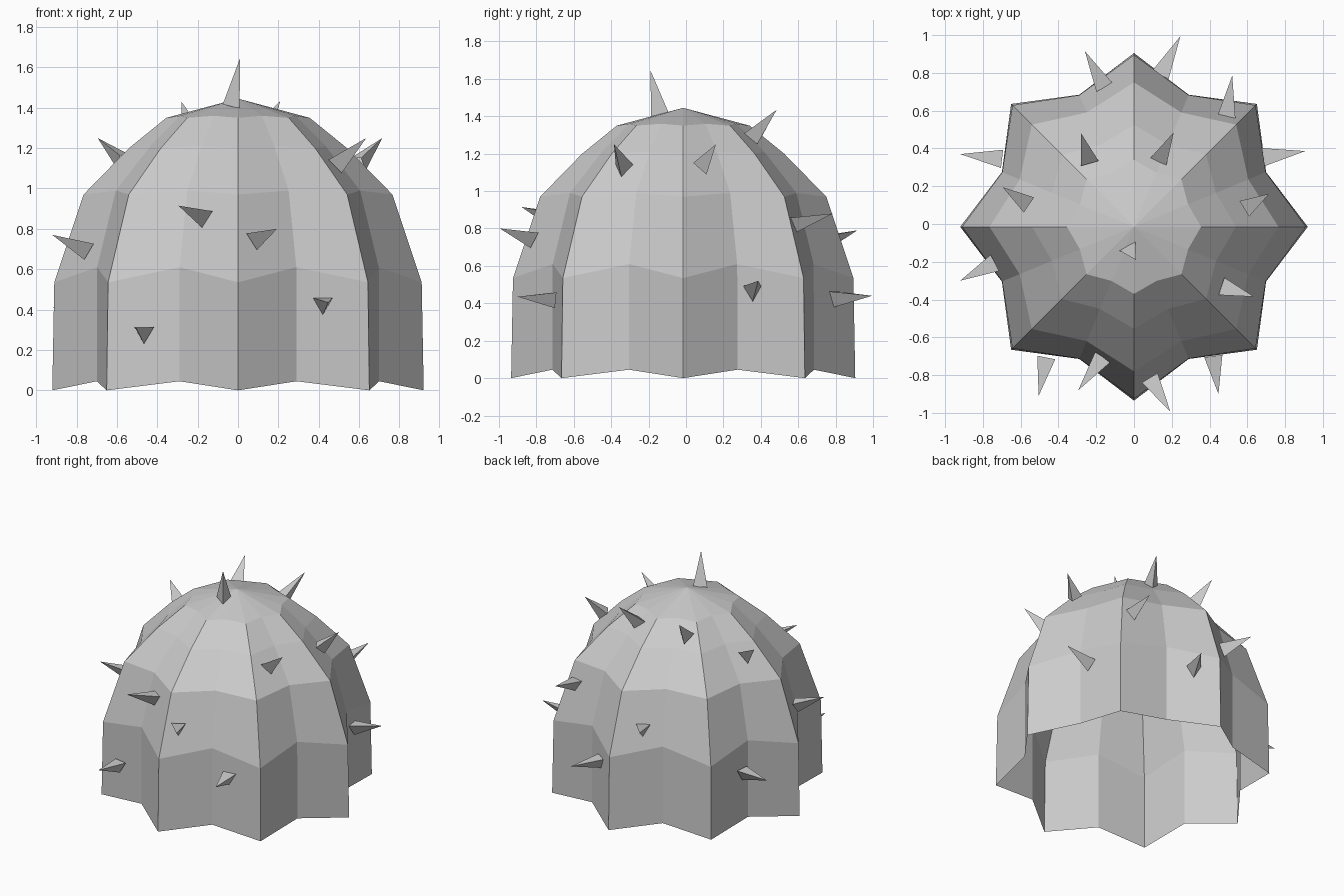
import bpy
import bmesh
from math import cos, sin, pi
from mathutils import Vector

cube = bpy.data.objects.get("Cube")
if cube:
    bpy.data.objects.remove(cube, do_unlink=True)

# One plain grey for the whole plant
grey = bpy.data.materials.new("plain_grey")
grey.use_nodes = True
colour = (0.6, 0.6, 0.6, 1)
grey.diffuse_color = colour
grey.node_tree.nodes["Principled BSDF"].inputs["Base Color"].default_value = colour


def add_object(name, bm):
    mesh = bpy.data.meshes.new(name)
    bm.to_mesh(mesh)
    bm.free()
    mesh.materials.append(grey)
    obj = bpy.data.objects.new(name, mesh)
    bpy.context.collection.objects.link(obj)
    return obj


# Ribbed dome, open below: (radius, height) of each ring on ridges and valleys
RIBS = 8
CENTRE_Y = -0.015
ridge = [(0.92, 0), (0.91, 0.535), (0.765, 0.97), (0.54, 1.2), (0.355, 1.35)]
valley = [(0.757, 0.045), (0.755, 0.61), (0.655, 0.99), (0.47, 1.21), (0.31, 1.36)]

bm = bmesh.new()
rings = []
for pair in zip(ridge, valley):
    ring = []
    for i in range(2 * RIBS):
        r, z = pair[i % 2]
        a = i * pi / RIBS
        ring.append(bm.verts.new((r * cos(a), r * sin(a) + CENTRE_Y, z)))
    rings.append(ring)
apex = bm.verts.new((0, CENTRE_Y, 1.445))
for i in range(2 * RIBS):
    j = (i + 1) % (2 * RIBS)
    for low, high in zip(rings, rings[1:]):
        bm.faces.new((low[i], low[j], high[j], high[i]))
    bm.faces.new((rings[-1][i], rings[-1][j], apex))
add_object("ribbed_body", bm)


# Three-sided thorn with one corner of its base pointing down
def thorn(name, base, tip, radius=0.056):
    base, tip = Vector(base), Vector(tip)
    axis = (tip - base).normalized()
    down = (axis * axis.z - Vector((0, 0, 1))).normalized()
    side = axis.cross(down)
    bm = bmesh.new()
    top = bm.verts.new(tip)
    foot = []
    for k in range(3):
        a = 2 * pi * k / 3
        foot.append(bm.verts.new(base + radius * (down * cos(a) + side * sin(a))))
    for k in range(3):
        bm.faces.new((foot[k], foot[(k + 1) % 3], top))
    add_object(name, bm)


# Base and tip of each thorn
thorns = {
    "crown": ((-0.02, -0.14, 1.41), (0.01, -0.19, 1.645)),
    "upper_back_right": ((-0.24, 0.34, 1.28), (-0.28, 0.48, 1.43)),
    "upper_back_left": ((0.135, 0.34, 1.28), (0.21, 0.485, 1.435)),
    "upper_left": ((0.6, 0.09, 1.13), (0.715, 0.16, 1.25)),
    "upper_front_left": ((0.48, -0.335, 1.12), (0.635, -0.385, 1.25)),
    "upper_right": ((-0.57, 0.11, 1.14), (-0.695, 0.195, 1.25)),
    "middle_back": ((-0.16, 0.73, 0.73), (-0.26, 0.915, 0.79)),
    "middle_back_left": ((0.49, 0.57, 0.83), (0.52, 0.785, 0.88)),
    "middle_front_left": ((0.087, -0.82, 0.75), (0.193, -0.995, 0.8)),
    "middle_front_right": ((-0.17, -0.71, 0.86), (-0.295, -0.88, 0.915)),
    "middle_right": ((-0.745, -0.21, 0.7), (-0.92, -0.3, 0.77)),
    "lower_back": ((0.14, 0.79, 0.435), (0.246, 0.995, 0.44)),
    "lower_left": ((0.69, 0.355, 0.465), (0.907, 0.386, 0.52)),
    "lower_front_left": ((0.42, -0.7, 0.43), (0.447, -0.9, 0.435)),
    "lower_front_right": ((-0.465, -0.71, 0.285), (-0.505, -0.91, 0.31)),
    "lower_right": ((-0.7, 0.345, 0.4), (-0.92, 0.37, 0.41)),
}
for place, (base, tip) in thorns.items():
    thorn(place + "_thorn", base, tip)
